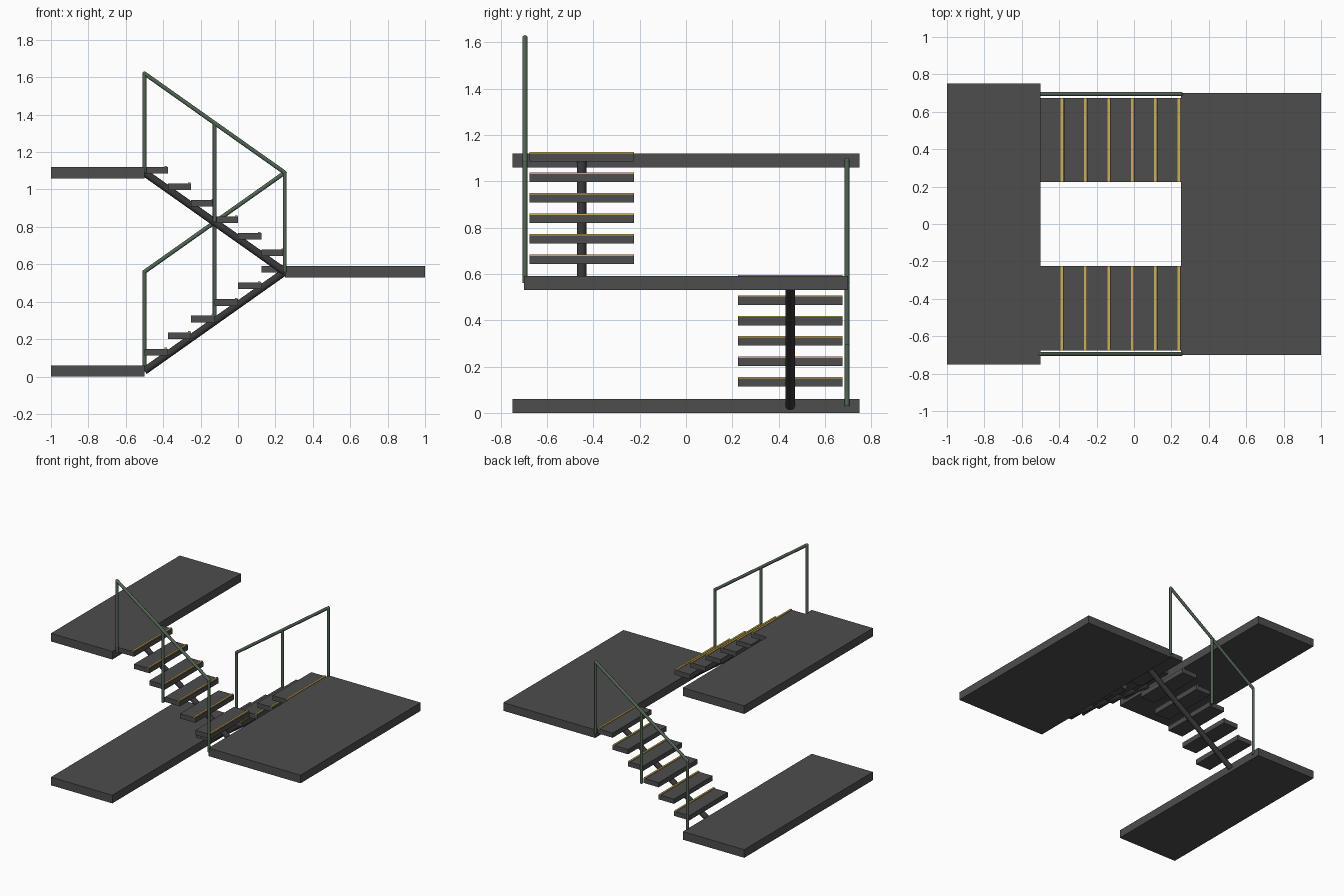
import bpy, math
from mathutils import Vector

if "Cube" in bpy.data.objects:
    bpy.data.objects.remove(bpy.data.objects["Cube"])


def material(name, rgb):
    m = bpy.data.materials.new(name)
    m.diffuse_color = (*rgb, 1)
    m.use_nodes = True
    m.node_tree.nodes["Principled BSDF"].inputs["Base Color"].default_value = m.diffuse_color
    return m


GREY = material("dark grey slab", (0.075, 0.075, 0.075))
BLACK = material("charcoal steel", (0.04, 0.04, 0.04))
GREEN = material("grey green rail", (0.085, 0.13, 0.09))
YELLOW = material("yellow nosing", (0.62, 0.42, 0.09))


def box(name, x, y, z, mat):
    bpy.ops.mesh.primitive_cube_add(size=1, location=(sum(x) / 2, sum(y) / 2, sum(z) / 2))
    o = bpy.context.object
    o.name = name
    o.scale = (x[1] - x[0], y[1] - y[0], z[1] - z[0])
    bpy.ops.object.transform_apply(location=False, rotation=False, scale=True)
    o.data.materials.append(mat)


def tube(name, a, b, r, mat):
    a, b = Vector(a), Vector(b)
    d = b - a
    bpy.ops.mesh.primitive_cylinder_add(vertices=16, radius=r, depth=d.length, location=(a + b) / 2)
    o = bpy.context.object
    o.name = name
    o.rotation_euler = d.to_track_quat('Z', 'Y').to_euler()
    o.data.materials.append(mat)
    bpy.ops.object.shade_smooth_by_angle(angle=math.radians(40))


def joint(name, p, r, mat):
    bpy.ops.mesh.primitive_uv_sphere_add(segments=16, ring_count=8, radius=r, location=p)
    o = bpy.context.object
    o.name = name
    o.data.materials.append(mat)
    bpy.ops.object.shade_smooth()


# Landings
box("lower_landing", (-1, -0.5), (-0.75, 0.75), (0, 0.06), GREY)
box("middle_landing", (0.25, 1), (-0.7, 0.7), (0.53, 0.59), GREY)
box("upper_landing", (-1, -0.5), (-0.75, 0.75), (1.06, 1.12), GREY)

X0, X1, RISE, N = -0.5, 0.25, 0.53, 6
RUN = (X1 - X0) / N

# Two flights: the back one climbs to +x, the front one climbs back to -x
for flight, side, base in (("lower", 1, 0.06), ("upper", -1, 0.59)):
    start, end = (X0, X1) if side > 0 else (X1, X0)
    ys = sorted((side * 0.225, side * 0.675))
    # Treads with nosing strips
    for i in range(N):
        left = X0 + RUN * (i if side > 0 else N - 1 - i)
        top = base + RISE / N * (i + 1)
        box(f"{flight}_tread", (left, left + RUN), ys, (top - 0.035, top), GREY)
        right = left + RUN
        box(f"{flight}_nosing", (right - 0.017, right - 0.004), ys, (top - 0.002, top + 0.006), YELLOW)
    # Central stringer
    z = base - 0.03
    tube(f"{flight}_stringer", (start, side * 0.45, z), (end, side * 0.45, z + RISE), 0.02, BLACK)
    # Handrail and posts
    y, r = side * 0.695, 0.011
    tube(f"{flight}_handrail", (start, y, z + RISE), (end, y, z + 2 * RISE), r, GREEN)
    for t in (0, 0.5, 1):
        x, foot = start + (end - start) * t, z + RISE * t
        tube(f"{flight}_post", (x, y, foot), (x, y, foot + RISE), 0.01, GREEN)
        if t != 0.5:
            joint(f"{flight}_rail_joint", (x, y, foot + RISE), r, GREEN)
